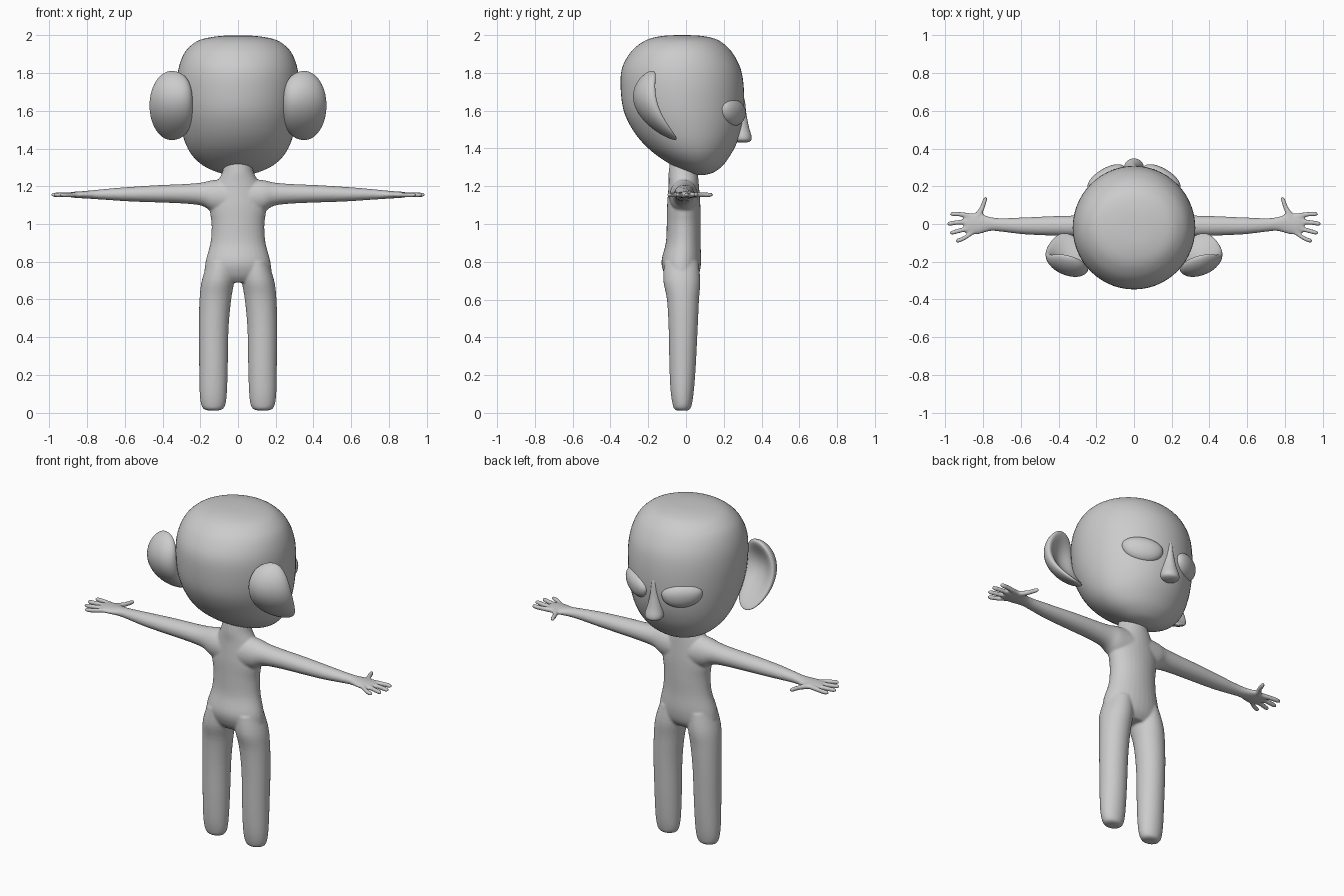
import bpy, bmesh, math
from mathutils import Vector, Matrix


def spline(rings, steps):
    """Catmull-Rom interpolation through the cross-sections."""
    out = []
    n = len(rings)
    for i in range(n - 1):
        p0, p1, p2, p3 = (rings[max(0, min(n - 1, i + k))] for k in (-1, 0, 1, 2))
        for s in range(steps):
            t = s / steps
            out.append([0.5 * (2 * b + (c - a) * t + (2 * a - 5 * b + 4 * c - d) * t * t
                               + (3 * b - a - 3 * c + d) * t ** 3)
                        for a, b, c, d in zip(p0, p1, p2, p3)])
    return out + [list(rings[-1])]


def loft(bm, rings, axis, mirror=1, seg=32, steps=4):
    """Skin elliptical rings (x, y, z, radius 1, radius 2) set square to an axis."""
    u, v = {'x': ((0, 1, 0), (0, 0, 1)), 'y': ((1, 0, 0), (0, 0, 1)),
            'z': ((1, 0, 0), (0, 1, 0))}[axis]
    u, v = Vector(u), Vector(v)
    loops = []
    for x, y, z, a, b in spline(rings, steps):
        loop = []
        for k in range(seg):
            t = 2 * math.pi * k / seg
            p = Vector((x, y, z)) + u * a * math.cos(t) + v * b * math.sin(t)
            p.x *= mirror
            loop.append(bm.verts.new(p))
        loops.append(loop)
    for l0, l1 in zip(loops, loops[1:]):
        for k in range(seg):
            j = (k + 1) % seg
            bm.faces.new((l0[k], l0[j], l1[j], l1[k]))
    bm.faces.new(loops[0])
    bm.faces.new(loops[-1])


def finish(name, bm):
    bmesh.ops.recalc_face_normals(bm, faces=bm.faces)
    me = bpy.data.meshes.new(name)
    bm.to_mesh(me)
    bm.free()
    me.shade_smooth()
    ob = bpy.data.objects.new(name, me)
    bpy.context.collection.objects.link(ob)
    return ob


# Body: torso, legs, arms and hands fused into one skin
bm = bmesh.new()
loft(bm, [(0, -.015, 1.33, .07, .07), (0, -.015, 1.27, .085, .077), (0, -.012, 1.21, .115, .08),
          (0, -.012, 1.1, .15, .088), (0, -.012, 1.0, .14, .09), (0, -.015, .9, .146, .092),
          (0, -.025, .8, .172, .105), (0, -.022, .73, .175, .09), (0, -.02, .69, .14, .06)], 'z')
fingers = [(.05, .975, .053), (.018, .99, .002), (-.017, .977, -.046), (-.042, .945, -.088)]
for s in (1, -1):
    loft(bm, [(.13, -.02, .012, .03, .025), (.131, -.02, .02, .052, .042), (.131, -.02, .05, .066, .052),
              (.131, -.02, .12, .073, .062), (.13, -.018, .25, .076, .07), (.129, -.015, .45, .079, .077),
              (.12, -.016, .6, .084, .085), (.106, -.022, .7, .086, .098), (.09, -.025, .8, .07, .09)],
         'z', s)
    loft(bm, [(.02, -.012, 1.14, .08, .1), (.13, -.012, 1.148, .074, .085), (.19, -.011, 1.158, .062, .062),
              (.28, -.01, 1.16, .056, .052), (.42, -.01, 1.16, .052, .046), (.58, -.01, 1.158, .045, .038),
              (.7, -.005, 1.157, .036, .029), (.76, 0, 1.156, .037, .024), (.82, .002, 1.155, .055, .019),
              (.87, 0, 1.155, .056, .016), (.9, 0, 1.155, .045, .01)], 'x', s, steps=5)
    for y0, x1, y1 in fingers:
        loft(bm, [(.84, y0 * .8, 1.155, .014, .014), (x1 - .05, (y0 + y1) / 2 + (y1 - y0) * .15, 1.155, .013, .013),
                  (x1 - .012, y1, 1.155, .012, .012), (x1, y1, 1.155, .006, .006)], 'x', s, 12)
    loft(bm, [(.835, .02, 1.155, .035, .016), (.82, .06, 1.155, .02, .015), (.803, .09, 1.155, .014, .013),
              (.79, .13, 1.155, .012, .012), (.786, .143, 1.155, .006, .006)], 'y', s, 12)
body = finish("body", bm)
rm = body.modifiers.new("fuse", 'REMESH')
rm.mode = 'VOXEL'
rm.voxel_size = .0065
rm.use_smooth_shade = True
sm = body.modifiers.new("soften", 'SMOOTH')
sm.factor = .5
sm.iterations = 6

# Head: egg tapering to the chin
bm = bmesh.new()
profile = [(2.0, .02, -.04, .0), (1.996, .1, -.12, .08), (1.98, .19, -.195, .155), (1.95, .245, -.25, .205),
           (1.9, .288, -.3, .25), (1.82, .316, -.34, .29), (1.72, .325, -.346, .306), (1.6, .318, -.33, .306),
           (1.5, .3, -.283, .292), (1.42, .275, -.22, .265), (1.36, .24, -.15, .232), (1.31, .185, -.072, .195),
           (1.275, .11, .005, .15), (1.262, .05, .045, .11), (1.26, .01, .07, .085)]
loft(bm, [(0, (b + f) / 2, z, w, (f - b) / 2) for z, w, b, f in profile], 'z', seg=56)
finish("head", bm)

# Nose: narrow bridge widening to a rounded tip
bm = bmesh.new()
loft(bm, [(0, .285, 1.69, .008, .015), (0, .285, 1.65, .018, .027), (0, .285, 1.58, .027, .035),
          (0, .29, 1.51, .041, .044), (0, .297, 1.465, .052, .05), (0, .3, 1.443, .047, .045),
          (0, .3, 1.433, .025, .028), (0, .3, 1.431, .004, .004)], 'z')
finish("nose", bm)

# Eyes and ears: reshaped spheres on both sides
for s, side in ((1, "right"), (-1, "left")):
    bm = bmesh.new()
    bmesh.ops.create_uvsphere(bm, u_segments=32, v_segments=20, radius=1)
    turn = Matrix.Rotation(math.radians(-31), 3, 'Z')
    for v in bm.verts:
        x, y, z = v.co
        p = turn @ Vector((x * .112, y * .05, z * (.062 if z > 0 else .08) + .01 * x))
        v.co = ((p.x + .147) * s, p.y + .245, p.z + 1.6)
    finish(side + "_eye", bm)

    bm = bmesh.new()
    bmesh.ops.create_uvsphere(bm, u_segments=40, v_segments=28, radius=1)
    for v in bm.verts:
        x, y, z = v.co
        r2 = x * x + z * z
        # squarer inner edge, hollow front, cupped and leaning forward below
        px = x * (.117 if x > 0 else .112 + .03 * z * z)
        py = y * .075
        if y > 0:
            py -= .085 * y * max(0, 1 - r2 * .75)
        py += .075 * z * z - .06 * z + .03 * x
        v.co = ((px + .352) * s, py - .192, z * .183 + 1.628)
    finish(side + "_ear", bm)
